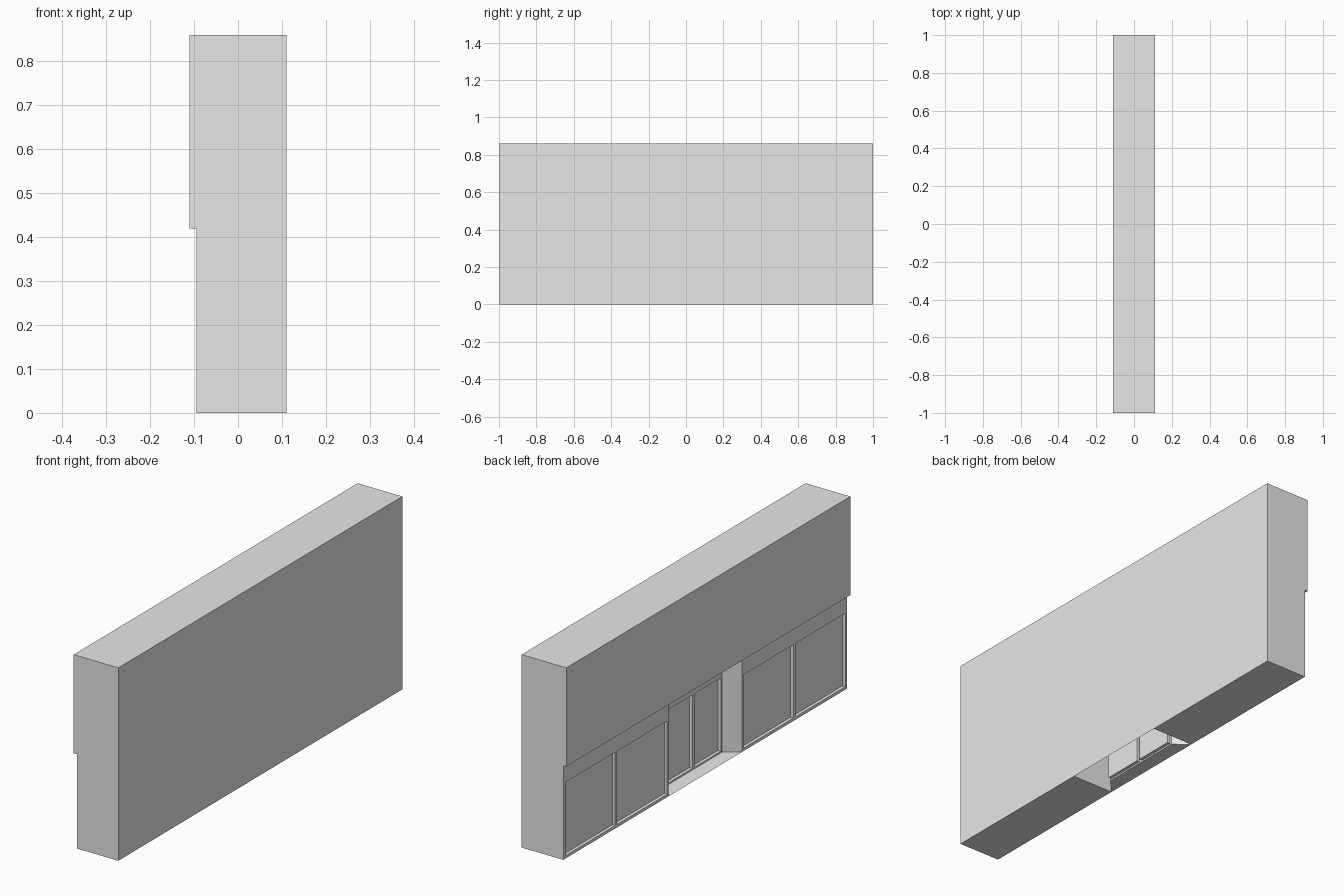
import bpy
import bmesh
from mathutils import Vector

cube = bpy.data.objects.get("Cube")
if cube:
    bpy.data.objects.remove(cube, do_unlink=True)

# Main dimensions
FRONT, BACK, OVERHANG = -0.095, 0.11, -0.11
STOREY, ROOF = 0.42, 0.86
ENTRY, DOOR, DOOR_X = 0.26, 0.2, -0.037
SILL, HEAD, DEPTH = 0.013, 0.34, 0.014

grey = bpy.data.materials.new("pale_grey")
grey.use_nodes = True
grey.diffuse_color = (0.8, 0.8, 0.8, 1)
grey.node_tree.nodes["Principled BSDF"].inputs["Base Color"].default_value = (0.8, 0.8, 0.8, 1)


def finish(bm, name):
    bmesh.ops.dissolve_limit(bm, angle_limit=0.01, verts=bm.verts[:], edges=bm.edges[:])
    mesh = bpy.data.meshes.new(name)
    bm.to_mesh(mesh)
    bm.free()
    mesh.materials.append(grey)
    obj = bpy.data.objects.new(name, mesh)
    bpy.context.collection.objects.link(obj)
    return obj


def cut(bm, axis, values):
    """Slice the mesh at each coordinate on one axis."""
    normal = Vector((0, 0, 0))
    normal[axis] = 1
    for v in values:
        bmesh.ops.bisect_plane(bm, geom=bm.verts[:] + bm.edges[:] + bm.faces[:],
                               plane_co=normal * v, plane_no=normal)


def recess(bm, spans):
    """Push glazed panels into the street-facing wall for each (y0, y1) span."""
    cut(bm, 1, sorted({y for span in spans for y in span}))
    cut(bm, 2, (SILL, HEAD))
    bm.normal_update()
    panes = []
    for f in bm.faces:
        c = f.calc_center_median()
        if f.normal.x < -0.9 and SILL < c.z < HEAD and any(a < c.y < b for a, b in spans):
            panes.append(f)
    bmesh.ops.inset_individual(bm, faces=panes, thickness=0, depth=-DEPTH)


def quad(bm, *points):
    return bm.faces.new([bm.verts.new(p) for p in points])


def mirrored(spans):
    return spans + [(-b, -a) for a, b in spans]


# Building shell: stepped profile extruded along the street
bm = bmesh.new()
profile = [(FRONT, 0), (BACK, 0), (BACK, ROOF), (OVERHANG, ROOF),
           (OVERHANG, STOREY), (FRONT, STOREY)]
end = bm.faces.new([bm.verts.new((x, -1, z)) for x, z in profile])
side = bmesh.ops.extrude_face_region(bm, geom=[end])["geom"]
bmesh.ops.translate(bm, vec=(0, 2, 0),
                    verts=[v for v in side if isinstance(v, bmesh.types.BMVert)])
bmesh.ops.recalc_face_normals(bm, faces=bm.faces[:])

# Entrance gap and shop windows
cut(bm, 1, (-ENTRY, ENTRY))
bm.normal_update()
gap = []
for f in bm.faces:
    c = f.calc_center_median()
    if abs(c.y) < ENTRY and c.z < STOREY - 0.01 and (f.normal.x < -0.9 or f.normal.z < -0.9):
        gap.append(f)
bmesh.ops.delete(bm, geom=gap, context="FACES")
recess(bm, mirrored([(0.268, 0.62), (0.634, 0.986)]))
finish(bm, "building_shell")

# Double doors set back in the entrance
STEP = 0.006
bm = bmesh.new()
quad(bm, (DOOR_X, DOOR, STEP), (DOOR_X, -DOOR, STEP),
     (DOOR_X, -DOOR, STOREY), (DOOR_X, DOOR, STOREY))
bm.normal_update()
recess(bm, mirrored([(0.007, 0.192)]))
finish(bm, "entrance_doors")

# Splayed entrance walls and the inner walls behind them
for s, label in ((1, "back"), (-1, "front")):
    bm = bmesh.new()
    splay = [(FRONT, s * ENTRY, 0), (DOOR_X, s * DOOR, STEP),
             (DOOR_X, s * DOOR, STOREY), (FRONT, s * ENTRY, STOREY)]
    inner = [(FRONT, s * ENTRY, 0), (BACK, s * ENTRY, 0),
             (BACK, s * ENTRY, STOREY), (FRONT, s * ENTRY, STOREY)]
    for pts in (splay, inner):
        f = quad(bm, *pts)
        f.normal_update()
        if f.normal.y * s > 0:
            f.normal_flip()
    finish(bm, label + "_entrance_wall")

# Entrance floor and ceiling
bm = bmesh.new()
quad(bm, (FRONT, ENTRY, 0), (FRONT, -ENTRY, 0), (DOOR_X, -DOOR, STEP), (DOOR_X, DOOR, STEP))
finish(bm, "entrance_floor")
bm = bmesh.new()
quad(bm, (FRONT, -ENTRY, STOREY), (FRONT, ENTRY, STOREY),
     (BACK, ENTRY, STOREY), (BACK, -ENTRY, STOREY))
finish(bm, "entrance_ceiling")
